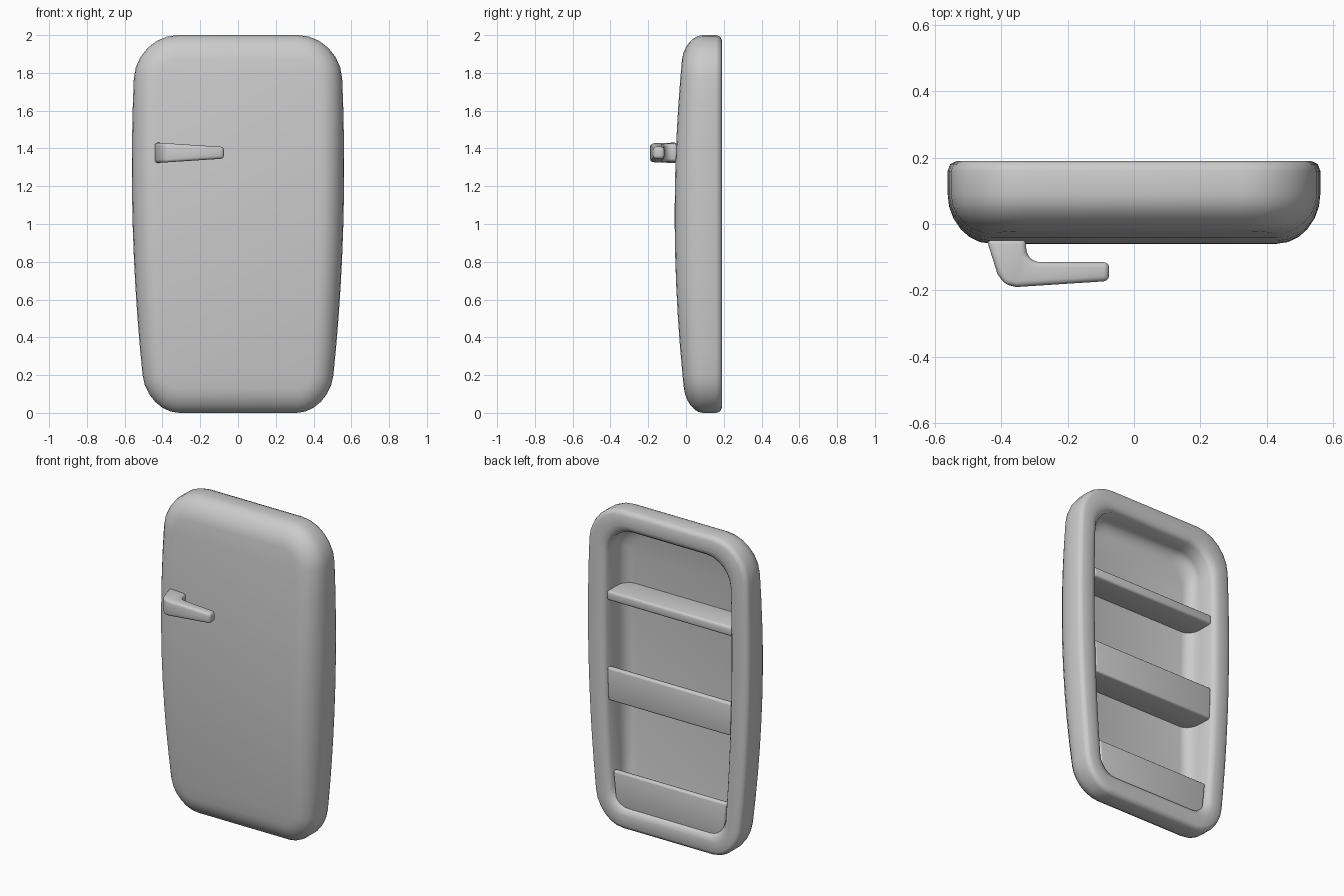
import bpy, bmesh, math

cube = bpy.data.objects.get("Cube")
if cube:
    bpy.data.objects.remove(cube, do_unlink=True)

grey = bpy.data.materials.new("light_grey")
grey.use_nodes = True
COLOUR = (0.6, 0.6, 0.6, 1)
grey.diffuse_color = COLOUR
grey.node_tree.nodes["Principled BSDF"].inputs["Base Color"].default_value = COLOUR

HEIGHT, HALF = 2.0, 0.562


def half_width(z):
    """Barrel-shaped side outline."""
    return HALF - 0.047 * (z - 1.3) ** 2


def bulge(z):
    """How far the front falls back from its foremost line."""
    return 0.052 * ((z - 1.05) / 0.95) ** 2


def finish(name, bm, bevel=0, segments=3, angle=40):
    bmesh.ops.recalc_face_normals(bm, faces=bm.faces)
    mesh = bpy.data.meshes.new(name)
    bm.to_mesh(mesh)
    bm.free()
    obj = bpy.data.objects.new(name, mesh)
    bpy.context.collection.objects.link(obj)
    mesh.materials.append(grey)
    bpy.ops.object.select_all(action="DESELECT")
    obj.select_set(True)
    bpy.context.view_layer.objects.active = obj
    if bevel:
        mod = obj.modifiers.new("Bevel", "BEVEL")
        mod.width, mod.segments = bevel, segments
        mod.limit_method, mod.angle_limit = "ANGLE", math.radians(25)
        bpy.ops.object.modifier_apply(modifier="Bevel")
    bpy.ops.object.shade_smooth_by_angle(angle=math.radians(angle))
    return obj


def outline(inset, r_low, r_high, arc=6, side=10):
    """Right half of the rounded outline, bottom to top, as (x, z)."""
    w, top = HALF - inset, HEIGHT - inset
    pts = []
    for i in range(arc + 1):
        a = math.pi / 2 * i / arc
        pts.append((w - r_low + r_low * math.sin(a), inset + r_low - r_low * math.cos(a)))
    z0, z1 = inset + r_low, top - r_high
    pts += [(w, z0 + (z1 - z0) * i / side) for i in range(1, side)]
    for i in range(arc + 1):
        a = math.pi / 2 * i / arc
        pts.append((w - r_high + r_high * math.cos(a), top - r_high + r_high * math.sin(a)))
    return [(x * half_width(z) / HALF, z) for x, z in pts]


# Door shell: rings run from the front face round the rim into the hollow back
rings = []
STEPS = 6
for i in range(STEPS + 1):
    a = math.pi / 2 * i / STEPS
    d = 0.13 * (1 - math.sin(a))
    rings.append((d, 0.2 - d, 0.23 - d,
                  lambda z, c=math.cos(a): 0.09 - (0.15 - bulge(z)) * c))
for d, y in ((0, 0.16), (0.008, 0.181), (0.028, 0.19)):
    rings.append((d, 0.2 - d, 0.23 - d, lambda z, y=y: y))
for d, y in ((0.09, 0.19), (0.115, 0.183), (0.13, 0.163)):
    rings.append((d, 0.11, 0.17, lambda z, y=y: y))
for i in range(STEPS):
    a = math.pi / 2 * i / (STEPS - 1)
    rings.append((0.134 + 0.07 * (1 - math.cos(a)), 0.1, 0.15,
                  lambda z, s=math.sin(a): 0.08 - (0.095 - bulge(z)) * s))

bm = bmesh.new()
loops = []
for d, r_low, r_high, depth in rings:
    half = outline(d, r_low, r_high)
    right = [bm.verts.new((x, depth(z), z)) for x, z in half]
    left = [bm.verts.new((-x, depth(z), z)) for x, z in half]
    loops.append((right, left))
for (r0, l0), (r1, l1) in zip(loops, loops[1:]):
    a, b = r0 + l0[::-1], r1 + l1[::-1]
    for i in range(len(a)):
        j = (i + 1) % len(a)
        bm.faces.new((a[i], a[j], b[j], b[i]))
for right, left in (loops[0], loops[-1]):
    for i in range(len(right) - 1):
        bm.faces.new((right[i], right[i + 1], left[i + 1], left[i]))
finish("door_shell", bm, angle=50)


# Shelves and bin fronts, following the taper of the side walls
def board(name, y0, y1, z0, z1, bevel):
    bm = bmesh.new()
    bmesh.ops.create_cube(bm, size=1)
    for v in bm.verts:
        z = z0 + (v.co.z + 0.5) * (z1 - z0)
        v.co = (2 * v.co.x * (half_width(z) - 0.126), y0 + (v.co.y + 0.5) * (y1 - y0), z)
    finish(name, bm, bevel)


board("upper_shelf", -0.025, 0.17, 1.40, 1.46, 0.015)
board("middle_bin_floor", -0.03, 0.16, 0.775, 0.805, 0.004)
board("middle_bin_front", 0.135, 0.17, 0.775, 0.98, 0.012)
board("lower_bin_front", 0.13, 0.165, 0.11, 0.34, 0.012)

# Handle: hooked plan shape whose height tapers towards the free end
plan = [(-0.445, -0.045), (-0.412, -0.15), (-0.39, -0.182), (-0.355, -0.19),
        (-0.075, -0.172), (-0.075, -0.115), (-0.30, -0.115), (-0.325, -0.09), (-0.325, -0.045)]
bm = bmesh.new()
layers = []
for sign in (-1, 1):
    layers.append([bm.verts.new((x, y, 1.377 + sign * (0.055 - 0.065 * (x + 0.445))))
                   for x, y in plan])
low, high = layers
bm.faces.new(low)
bm.faces.new(high)
for i in range(len(plan)):
    j = (i + 1) % len(plan)
    bm.faces.new((low[i], low[j], high[j], high[i]))
finish("handle", bm, 0.016, angle=60)
